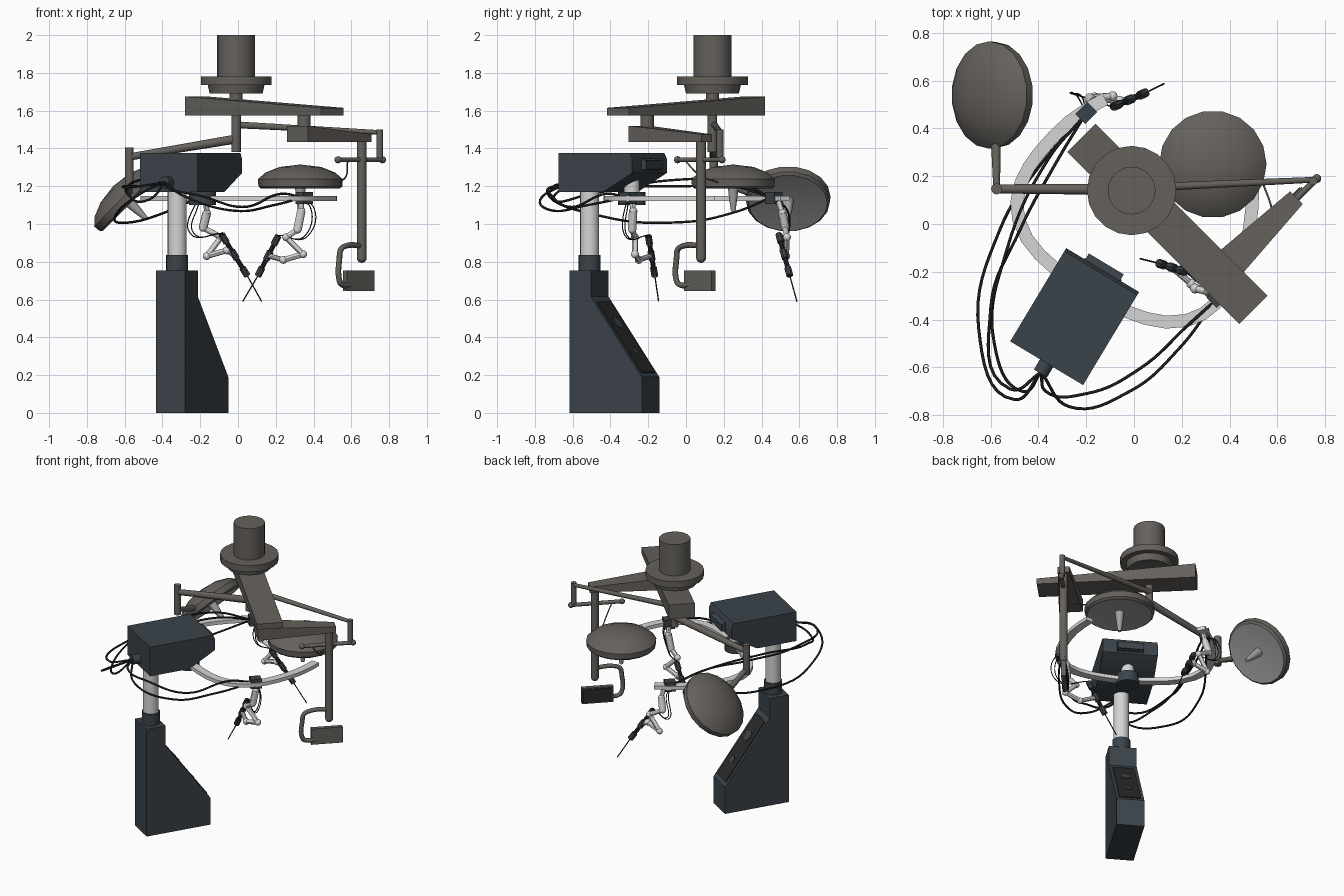
import bpy, bmesh, math
from mathutils import Vector, Matrix

if "Cube" in bpy.data.objects:
    bpy.data.objects.remove(bpy.data.objects["Cube"])

def mat(name, c):
    m = bpy.data.materials.new(name)
    m.diffuse_color = (*c, 1)
    m.use_nodes = True
    m.node_tree.nodes["Principled BSDF"].inputs["Base Color"].default_value = m.diffuse_color
    return m

TAUPE = mat("taupe_metal", (.13, .12, .108))
SLATE = mat("slate_blue", (.044, .057, .068))
LIGHT = mat("light_grey", (.66, .66, .66))
LENS = mat("lamp_lens", (.36, .36, .36))
BLACK = mat("cable_black", (.012, .012, .013))
DARK = mat("dark_panel", (.022, .022, .024))

def finish(name, bm, *mats):
    bmesh.ops.recalc_face_normals(bm, faces=bm.faces)
    me = bpy.data.meshes.new(name)
    bm.to_mesh(me)
    bm.free()
    ob = bpy.data.objects.new(name, me)
    bpy.context.collection.objects.link(ob)
    for m in mats:
        me.materials.append(m)
    return ob

def loft(name, a, b, m):
    """Solid between two matching outlines."""
    bm = bmesh.new()
    va, vb = [[bm.verts.new(p) for p in s] for s in (a, b)]
    n = len(va)
    bm.faces.new(va)
    bm.faces.new(vb)
    for i in range(n):
        bm.faces.new((va[i], va[(i + 1) % n], vb[(i + 1) % n], vb[i]))
    return finish(name, bm, m)

def rod(name, p, q, r, m, r2=None, n=16):
    p, q = Vector(p), Vector(q)
    d = q - p
    bm = bmesh.new()
    bmesh.ops.create_cone(bm, cap_ends=True, segments=n, radius1=r, radius2=r if r2 is None else r2,
                          depth=d.length,
                          matrix=Matrix.Translation((p + q) / 2) @ d.to_track_quat('Z', 'Y').to_matrix().to_4x4())
    return finish(name, bm, m)

def ball(name, p, r, m):
    bm = bmesh.new()
    bmesh.ops.create_uvsphere(bm, u_segments=12, v_segments=8, radius=r, matrix=Matrix.Translation(p))
    return finish(name, bm, m)

def tube(name, pts, r, m):
    cu = bpy.data.curves.new(name, 'CURVE')
    cu.dimensions = '3D'
    cu.bevel_depth, cu.bevel_resolution, cu.resolution_u, cu.use_fill_caps = r, 2, 8, True
    sp = cu.splines.new('BEZIER')
    sp.bezier_points.add(len(pts) - 1)
    for b, p in zip(sp.bezier_points, pts):
        b.co = p
        b.handle_left_type = b.handle_right_type = 'AUTO'
    cu.materials.append(m)
    ob = bpy.data.objects.new(name, cu)
    bpy.context.collection.objects.link(ob)

def beam(name, p, q, w0, w1, z0, z1, zb, m):
    """Tapered bar: widths w0/w1, tops z0/z1, flat bottom zb."""
    p, q = Vector((*p, 0)), Vector((*q, 0))
    s = (q - p).normalized().cross(Vector((0, 0, 1)))
    sec = lambda c, w, z: [c + s * a * w / 2 + Vector((0, 0, h)) for a, h in ((-1, zb), (1, zb), (1, z), (-1, z))]
    return loft(name, sec(p, w0, z0), sec(q, w1, z1), m)

# ---- ceiling mount and main beams
CX, CY = -.01, .14
def post(name, x, y, z0, z1, r, m, r2=None, n=20):
    return rod(name, (x, y, z0), (x, y, z1), r, m, r2, n)
post("ceiling_column", CX, CY, 1.78, 2.0, .10, TAUPE)
post("ceiling_flange", CX, CY, 1.735, 1.78, .187, TAUPE)
post("ceiling_flange_lower", CX, CY, 1.69, 1.735, .14, TAUPE, .15)
post("beam_neck", CX, CY, 1.64, 1.70, .035, TAUPE)
beam("main_beam", (-.22, .36), (.5, -.36), .168, .168, 1.675, 1.615, 1.575, TAUPE)
post("second_neck", .35, -.205, 1.5, 1.58, .035, TAUPE)
beam("second_beam", (.315, -.25), (.68, .11), .155, .075, 1.52, 1.475, 1.435, TAUPE)

# ---- lamp arms
post("arm_hub", CX, CY, 1.38, 1.58, .025, TAUPE)
rod("right_lamp_arm", (CX, .15, 1.525), (.75, .185, 1.485), .018, TAUPE, .012)
post("right_arm_pivot", .75, .18, 1.35, 1.50, .018, TAUPE)
rod("left_lamp_arm", (CX, .145, 1.45), (-.575, .147, 1.355), .024, TAUPE, .019)
post("left_arm_pivot", -.575, .147, 1.2, 1.405, .023, TAUPE)
rod("left_lamp_link", (-.575, .147, 1.23), (-.578, .33, 1.17), .014, TAUPE, .02)

# ---- lamps: dome lathed around its axis, pale underside, handle
def lamp(name, c, axis):
    M = Matrix.Translation(c) @ Vector(axis).to_track_quat('Z', 'Y').to_matrix().to_4x4()
    prof = [(.0, .022), (.208, .0), (.222, .012), (.225, .05), (.185, .085), (.11, .115), (.0, .128)]
    bm = bmesh.new()
    vs = [bm.verts.new((r, 0, z)) for r, z in prof]
    es = [bm.edges.new(e) for e in zip(vs, vs[1:])]
    bmesh.ops.spin(bm, geom=vs + es, axis=(0, 0, 1), cent=(0, 0, 0), steps=18, angle=2 * math.pi)
    bmesh.ops.remove_doubles(bm, verts=bm.verts, dist=.0005)
    for f in bm.faces:
        f.material_index = int(f.calc_center_median().z < .018 and all(v.co.xy.length < .21 for v in f.verts))
    bm.transform(M)
    finish(name + "_dome", bm, TAUPE, LENS)
    rod(name + "_handle", M @ Vector((0, 0, .02)), M @ Vector((0, 0, -.05)), .03, LENS, .022, 12)
    rod(name + "_grip", M @ Vector((0, 0, -.05)), M @ Vector((0, 0, -.12)), .022, LENS, .012, 12)

lamp("left_lamp", (-.57, .54, 1.11), (-.71, 0, .70))
lamp("right_lamp", (.33, .25, 1.187), (0, 0, 1))

# ---- monitor column, cross bar, bracket and screen
post("monitor_pole", .655, .08, .82, 1.45, .026, TAUPE)
ball("monitor_pole_end", (.655, .08, .82), .026, TAUPE)
rod("cross_bar", (.765, .19, 1.34), (.53, -.045, 1.34), .013, TAUPE)
for i, p in enumerate(((.765, .19, 1.34), (.53, -.045, 1.34))):
    ball(f"cross_bar_knob_{i}", p, .019, TAUPE)
tube("lamp_wire", [(.58, .0, 1.33), (.575, .07, 1.26), (.54, .17, 1.22)], .004, TAUPE)
tube("monitor_bracket", [(.655, .08, .885), (.575, -.01, .885), (.545, -.043, .865), (.537, -.05, .82),
                         (.537, -.05, .70), (.548, -.036, .68), (.60, .03, .68)], .015, TAUPE)
def screen(name, c, w, th, h, m):
    d = Vector((.707, .707, 0)) * w / 2
    beam(name, (c[0] - d.x, c[1] - d.y), (c[0] + d.x, c[1] + d.y), th, th, c[2] + h / 2, c[2] + h / 2, c[2] - h / 2, m)
screen("monitor_body", (.64, .073, .70), .205, .03, .11, TAUPE)
screen("monitor_screen", (.628, .085, .70), .19, .007, .095, DARK)

# ---- surgical cart in its own frame: u right, v forward
F, R, O = Vector((.515, .857, 0)), Vector((.857, -.515, 0)), Vector((-.358, -.57, 0))
def L(u, v, z):
    return O + R * u + F * v + Vector((0, 0, z))
def slab(name, prof, half, m):
    return loft(name, [L(-half, v, z) for v, z in prof], [L(half, v, z) for v, z in prof], m)
slab("cart_base", [(0, 0), (.446, 0), (.446, .19), (.133, .615), (.133, .755), (0, .755)], .09, SLATE)
nv, nz = .805 * .006, .593 * .006
a, b = (.155, .585), (.43, .2117)
slab("cart_panel", [a, b, (b[0] + nv, b[1] + nz), (a[0] + nv, a[1] + nz)], .07, DARK)
for t, r in ((.3, .035), (.7, .022)):
    v, z = a[0] + (b[0] - a[0]) * t, a[1] + (b[1] - a[1]) * t
    rod("cart_panel_dial", L(0, v, z), L(0, v + nv * 1.8, z + nz * 1.8), r, SLATE)
rod("column_collar", L(0, .07, .75), L(0, .07, .835), .058, SLATE, n=24)
rod("lift_column", L(0, .07, .83), L(0, .07, 1.2), .05, LIGHT, n=24)
slab("head_housing", [(-.015, 1.17), (.26, 1.17), (.44, 1.27), (.44, 1.345), (.425, 1.375), (-.015, 1.375)], .178, SLATE)
slab("head_front_plate", [(.43, 1.28), (.47, 1.29), (.47, 1.335), (.43, 1.35)], .085, SLATE)
rod("cable_socket", L(0, -.01, 1.22), L(0, -.065, 1.22), .032, SLATE)
rod("ring_stem", L(0, .33, 1.15), L(0, .33, 1.25), .042, LIGHT)
rod("ring_joint", L(0, .33, 1.10), L(0, .33, 1.17), .072, SLATE, n=20)

# ---- C-shaped support ring, right half mirrored to the left
half = [(0, .33), (.09, .332), (.17, .342), (.26, .36), (.34, .39), (.41, .44), (.455, .5), (.48, .57),
        (.487, .65), (.48, .73), (.465, .81), (.44, .9), (.40, .99), (.36, 1.06)]
path = [Vector((-u, v)) for u, v in half[:0:-1]] + [Vector(p) for p in half]
bm = bmesh.new()
prev = None
for i, p in enumerate(path):
    t = (path[min(i + 1, len(path) - 1)] - path[max(i - 1, 0)]).normalized()
    s = Vector((-t.y, t.x)) * .027
    cur = [bm.verts.new(L(*(p + s * k), z)) for k, z in ((-1, 1.123), (1, 1.123), (1, 1.148), (-1, 1.148))]
    if prev:
        for j in range(4):
            bm.faces.new((prev[j], prev[(j + 1) % 4], cur[(j + 1) % 4], cur[j]))
    if i in (0, len(path) - 1):
        bm.faces.new(cur)
    prev = cur
finish("support_ring", bm, LIGHT)

# ---- instrument arms: carriage, jointed links, tool
def arm(name, car, pts, tool):
    x, y = car
    beam(name + "_carriage", (x - .025, y - .025), (x + .025, y + .025), .06, .06, 1.17, 1.17, 1.105, SLATE)
    pts = [Vector(p) for p in pts]
    for i, (p, q) in enumerate(zip(pts, pts[1:])):
        rod(f"{name}_link_{i}", p, q, .023 if i == 1 else .015, LIGHT, n=12)
        ball(f"{name}_joint_{i}", q, .021, LIGHT)
    s, e, tip = [Vector(p) for p in tool]
    rod(name + "_tool_body", s, e, .013, DARK, n=10)
    for i, t in enumerate((.12, .5, .9)):
        c, d = s.lerp(e, t), (e - s).normalized() * .025
        rod(f"{name}_tool_clamp_{i}", c - d, c + d, .019, SLATE, n=8)
    rod(name + "_tool_mount", pts[-1], s.lerp(e, .5), .014, LIGHT, n=10)
    rod(name + "_tool_shaft", e, tip, .0035, DARK, n=8)
    for k in (0, 1):
        o = pts[1] - s
        o = Vector((o.x, o.y, 0)).normalized() * (.05 + .02 * k)
        tube(f"{name}_thin_wire_{k}", [Vector((x, y, 1.11)), pts[1] + o + Vector((0, 0, .03)),
             pts[2] + o + Vector((0, 0, -.03)), s], .003, BLACK)

arm("back_arm", (-.2, .465),
    [(-.17, .49, 1.12), (-.165, .51, 1.06), (-.185, .525, .98), (-.09, .535, .93), (-.165, .53, .83), (-.06, .515, .86)],
    [(-.09, .49, .95), (.05, .55, .725), (.125, .587, .59)])
arm("front_arm", (.35, -.305),
    [(.335, -.285, 1.12), (.335, -.28, 1.07), (.315, -.285, .97), (.255, -.27, .93), (.345, -.27, .84), (.24, -.25, .81)],
    [(.215, -.2, .94), (.105, -.165, .725), (.025, -.145, .59)])

# ---- main cables from the back socket to the carriages
S = L(0, -.06, 1.22)
E1, E2 = (-.21, .45, 1.14), (.34, -.32, 1.14)
routes = [
    [S, (-.5, -.735, 1.17), (-.65, -.44, 1.04), (-.56, -.02, 1.01), (-.39, .25, 1.06), E1],
    [S, (-.52, -.69, 1.2), (-.60, -.355, 1.2), (-.475, -.02, 1.2), (-.33, .25, 1.2), E1],
    [S, (-.47, -.7, 1.13), (-.585, -.5, 1.16), (-.53, -.1, 1.23), (-.36, .27, 1.22), E1],
    [S, (-.27, -.765, 1.14), (-.017, -.70, 1.07), (.19, -.52, 1.1), E2],
    [S, (-.37, -.7, 1.19), (-.2, -.71, 1.15), (.025, -.605, 1.09), (.23, -.42, 1.16), E2]]
for i, pts in enumerate(routes):
    tube(f"main_cable_{i}", pts, .0065, BLACK)

# ---- smooth round parts, keep hard edges
bpy.ops.object.select_all(action='DESELECT')
for ob in bpy.context.scene.objects:
    if ob.type == 'MESH':
        ob.select_set(True)
        bpy.context.view_layer.objects.active = ob
bpy.ops.object.shade_smooth_by_angle(angle=math.radians(30))
